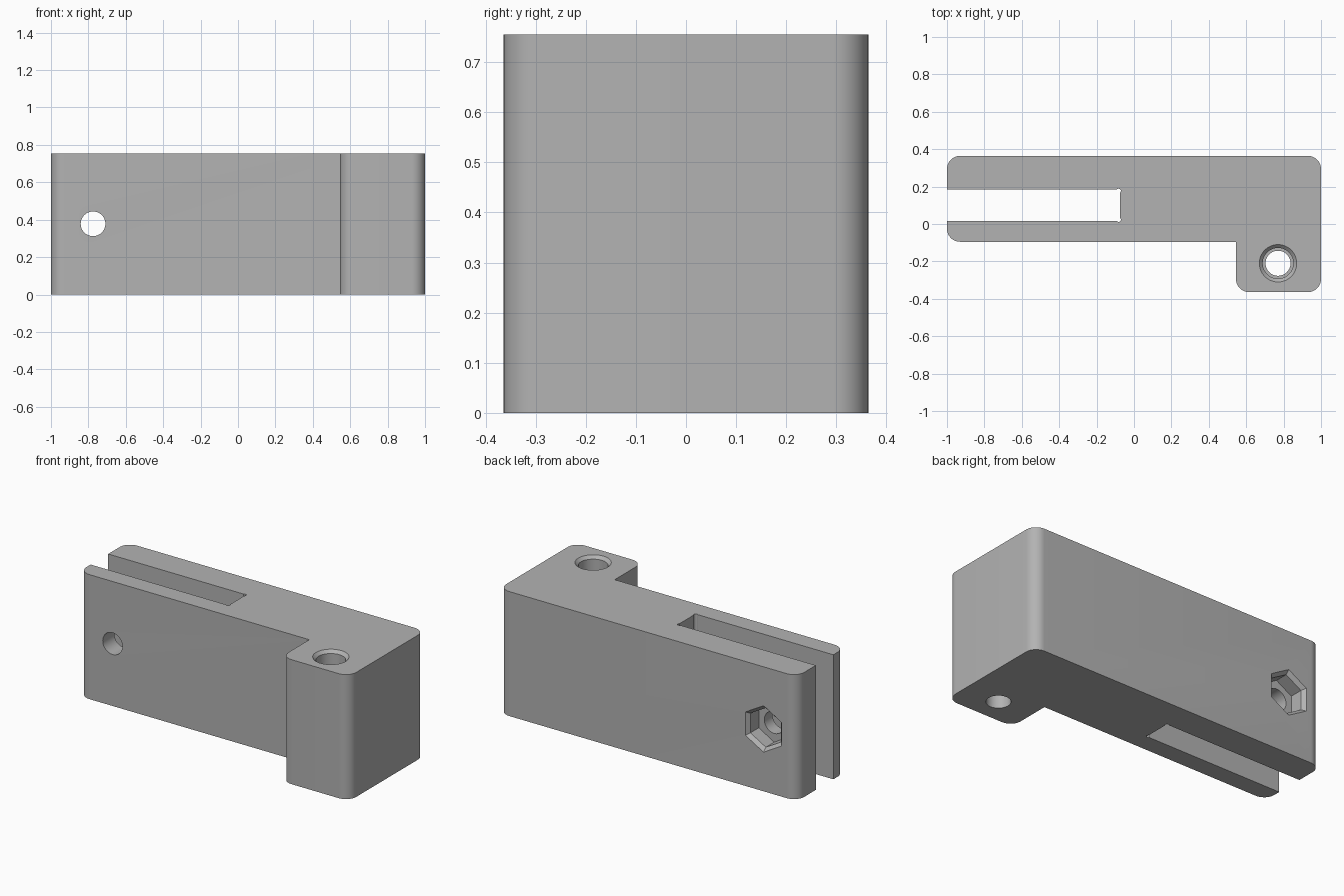
import bpy, bmesh, math
from mathutils import Matrix, Vector

if "Cube" in bpy.data.objects:
    bpy.data.objects.remove(bpy.data.objects["Cube"])

HEIGHT = 0.755
SCREW_Z = 0.378
SCREW_X = -0.775
POST = (0.77, -0.21)

grey = bpy.data.materials.new("plain grey")
grey.diffuse_color = (0.45, 0.45, 0.45, 1)
grey.use_nodes = True
grey.node_tree.nodes["Principled BSDF"].inputs["Base Color"].default_value = grey.diffuse_color


def arc_corner(cx, cy, r, start, steps=12):
    """Quarter-circle points, counter-clockwise from the start angle."""
    return [(cx + r * math.cos(math.radians(start + 90 * i / steps)),
             cy + r * math.sin(math.radians(start + 90 * i / steps)))
            for i in range(steps + 1)]


def loft(name, rings):
    """Closed solid through a list of matching point rings."""
    bm = bmesh.new()
    loops = [[bm.verts.new(p) for p in ring] for ring in rings]
    n = len(loops[0])
    for a, b in zip(loops, loops[1:]):
        for i in range(n):
            j = (i + 1) % n
            bm.faces.new((a[i], a[j], b[j], b[i]))
    bm.faces.new(loops[0][::-1])
    bm.faces.new(loops[-1])
    bmesh.ops.recalc_face_normals(bm, faces=bm.faces)
    mesh = bpy.data.meshes.new(name)
    bm.to_mesh(mesh)
    bm.free()
    mesh.materials.append(grey)
    obj = bpy.data.objects.new(name, mesh)
    bpy.context.collection.objects.link(obj)
    return obj


def turned(name, steps, sides, matrix, phase=0.0):
    """Bore cutter from (distance, radius) steps along the local z axis."""
    rings = []
    for d, r in steps:
        rings.append([matrix @ Vector((r * math.cos(phase + math.tau * i / sides),
                                       r * math.sin(phase + math.tau * i / sides), d))
                      for i in range(sides)])
    return loft(name, rings)


# L-shaped clamp body with rounded outer corners
R = 0.07
outline = (arc_corner(1 - R, 0.364 - R, R, 0)
           + arc_corner(-1 + R, 0.364 - R, R, 90)
           + arc_corner(-1 + R, -0.095 + R, R, 180)
           + [(0.545, -0.095)]
           + arc_corner(0.545 + R, -0.364 + R, R, 180)
           + arc_corner(1 - R, -0.364 + R, R, 270))
body = loft("clamp_body", [[(x, y, z) for x, y in outline] for z in (0, HEIGHT)])

# Slot, open at the left end, with small relief bores in its inner corners
slot = [(-1.1, 0.016), (-0.075, 0.016), (-0.075, 0.184), (-1.1, 0.184)]
cutters = [loft("slot_cutter", [[(x, y, z) for x, y in slot] for z in (-0.1, 0.9)])]
for y in (0.023, 0.177):
    cutters.append(turned("relief_cutter", [(-0.1, 0.012), (0.9, 0.012)], 16,
                          Matrix.Translation((-0.082, y, 0))))

# Vertical stepped bore with a chamfered mouth
cutters.append(turned("post_bore_cutter",
                      [(-0.1, 0.067), (0.45, 0.067), (0.45, 0.082),
                       (HEIGHT - 0.018, 0.082), (HEIGHT, 0.1), (0.9, 0.1)],
                      48, Matrix.Translation((*POST, 0))))

# Cross screw hole and hexagonal nut pocket; local z runs towards the back
across = Matrix.Translation((SCREW_X, 0, SCREW_Z)) @ Matrix.Rotation(-math.pi / 2, 4, 'X')
cutters.append(turned("screw_hole_cutter", [(-0.5, 0.066), (0.5, 0.066)], 48, across))
cutters.append(turned("nut_pocket_cutter",
                      [(0.262, 0.119), (0.342, 0.119), (0.364, 0.141), (0.5, 0.141)],
                      6, across, math.pi / 2))

# Cut everything, then drop the cutters
bpy.context.view_layer.objects.active = body
body.select_set(True)
for cutter in cutters:
    mod = body.modifiers.new(cutter.name, 'BOOLEAN')
    mod.operation = 'DIFFERENCE'
    mod.solver = 'EXACT'
    mod.object = cutter
    bpy.ops.object.modifier_apply(modifier=mod.name)
    bpy.data.objects.remove(cutter, do_unlink=True)

body.select_set(True)
bpy.ops.object.shade_smooth_by_angle(angle=math.radians(30))
